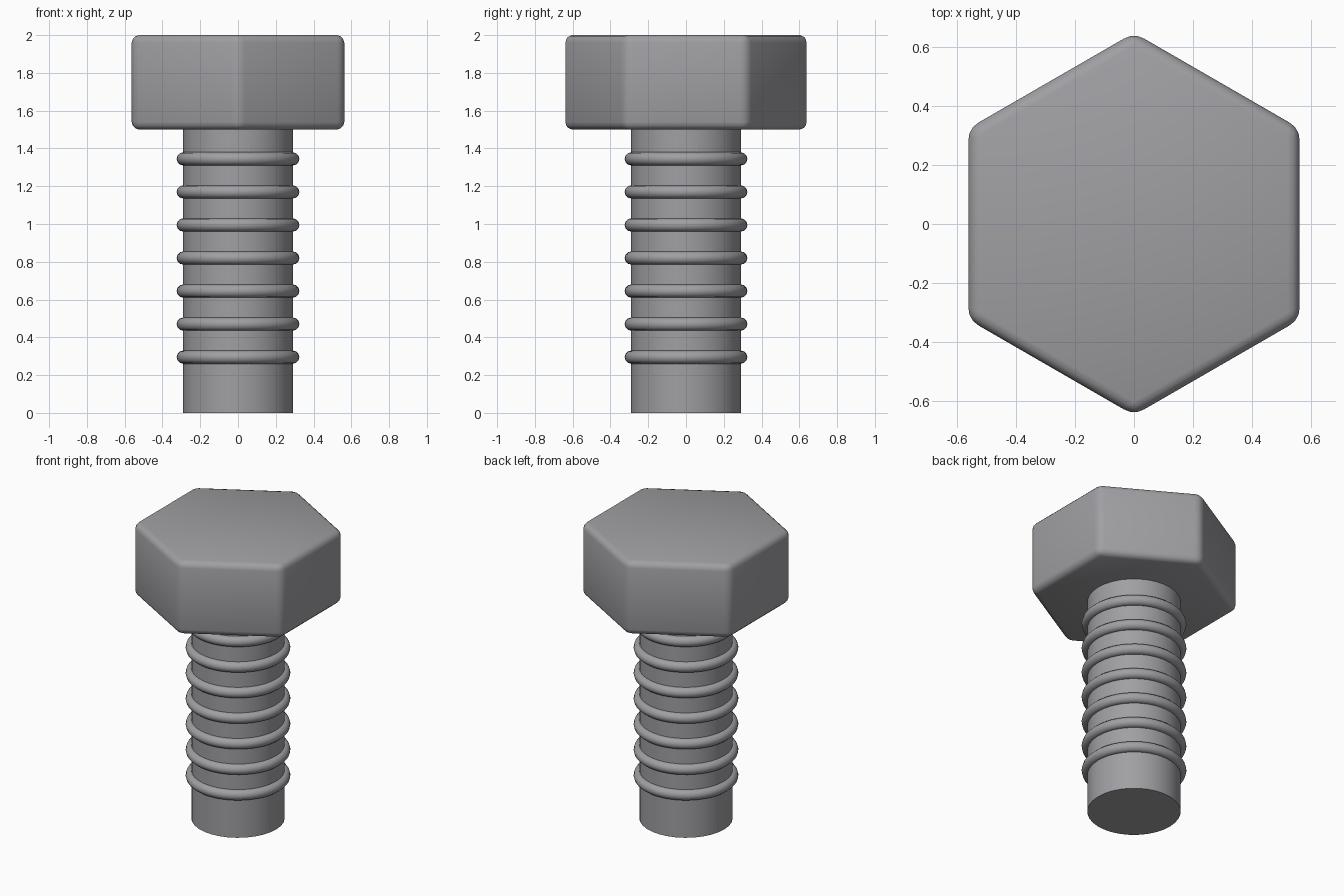
import bpy
import math

if "Cube" in bpy.data.objects:
    bpy.data.objects.remove(bpy.data.objects["Cube"])

steel = bpy.data.materials.new("grey steel")
steel.diffuse_color = (0.35, 0.35, 0.37, 1.0)
steel.use_nodes = True
steel.node_tree.nodes["Principled BSDF"].inputs["Base Color"].default_value = steel.diffuse_color


def finish(name, angle=35):
    """Name, colour and smooth the active object."""
    ob = bpy.context.object
    ob.name = name
    ob.data.materials.append(steel)
    bpy.ops.object.shade_smooth_by_angle(angle=math.radians(angle))
    return ob


# Hexagonal head, points facing front and back, rounded edges
bpy.ops.mesh.primitive_cylinder_add(vertices=6, radius=0.65, depth=0.5,
                                    location=(0, 0, 1.75))
head = bpy.context.object
bevel = head.modifiers.new("rounded edges", 'BEVEL')
bevel.width = 0.04
bevel.segments = 3
bevel.limit_method = 'ANGLE'
bevel.angle_limit = math.radians(30)
bpy.ops.object.modifier_apply(modifier=bevel.name)
finish("hex_head")

# Shank, sunk slightly into the head
bpy.ops.mesh.primitive_cylinder_add(vertices=32, radius=0.29, depth=1.52,
                                    location=(0, 0, 0.76))
finish("shank")

# Seven thread rings
for i in range(7):
    bpy.ops.mesh.primitive_torus_add(major_radius=0.29, minor_radius=0.035,
                                     major_segments=48, minor_segments=12,
                                     location=(0, 0, 0.295 + i * 0.175))
    finish(f"thread_ring_{i + 1}", 60)
